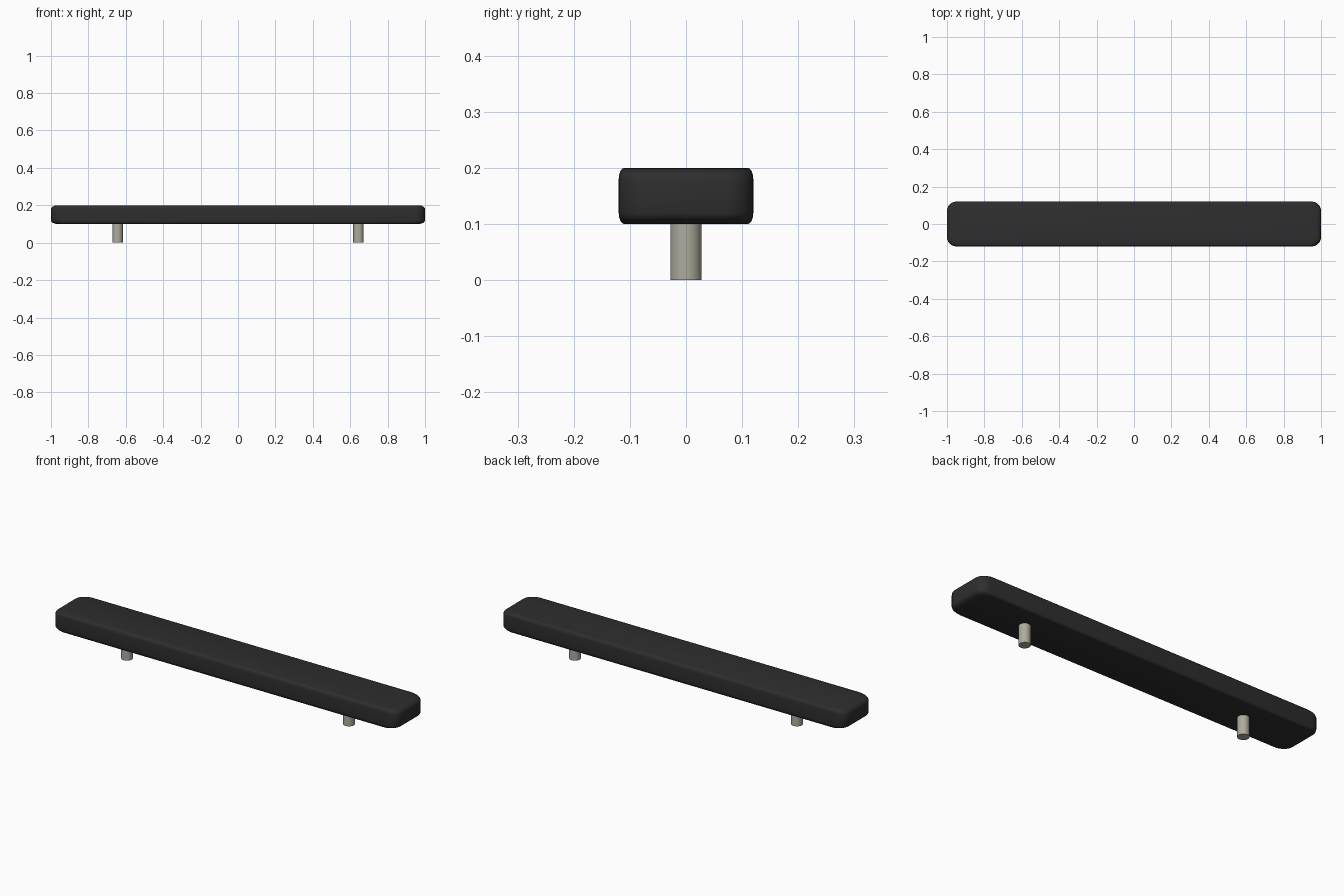
import bpy
import bmesh
from math import sin, cos, pi

cube = bpy.data.objects.get("Cube")
if cube:
    bpy.data.objects.remove(cube, do_unlink=True)


def make_material(name, colour, roughness):
    mat = bpy.data.materials.new(name)
    mat.use_nodes = True
    mat.diffuse_color = colour
    shader = next(n for n in mat.node_tree.nodes if n.type == 'BSDF_PRINCIPLED')
    shader.inputs["Base Color"].default_value = colour
    shader.inputs["Roughness"].default_value = roughness
    return mat


def finish(name, bm, mat):
    bmesh.ops.recalc_face_normals(bm, faces=bm.faces)
    mesh = bpy.data.meshes.new(name)
    bm.to_mesh(mesh)
    bm.free()
    mesh.materials.append(mat)
    obj = bpy.data.objects.new(name, mesh)
    bpy.context.collection.objects.link(obj)
    return obj


def rounded_ring(bm, half_x, half_y, radius, z, steps=6):
    """One loop of vertices round a rectangle with rounded corners."""
    ring = []
    for quarter, (sx, sy) in enumerate([(1, 1), (-1, 1), (-1, -1), (1, -1)]):
        for i in range(steps + 1):
            a = (quarter + i / steps) * pi / 2
            ring.append(bm.verts.new((sx * (half_x - radius) + radius * cos(a),
                                      sy * (half_y - radius) + radius * sin(a), z)))
    return ring


black = make_material("matte black", (0.027, 0.027, 0.027, 1), 0.6)
metal = make_material("warm grey metal", (0.42, 0.41, 0.33, 1), 0.4)

# Grip bar: rounded plan, with top and bottom edges eased more at the ends
HALF_X, HALF_Y, BOTTOM, TOP = 1.0, 0.12, 0.1, 0.2
EASE_X, EASE_Y, EASE_Z, STEPS = 0.035, 0.01, 0.02, 4
bm = bmesh.new()
angles = [i / STEPS * pi / 2 for i in range(STEPS + 1)]
levels = [(1 - sin(a), BOTTOM + EASE_Z * (1 - cos(a))) for a in reversed(angles)]
levels = [(1 - sin(a), BOTTOM + EASE_Z * (1 - cos(a))) for a in angles]
levels += [(1 - sin(a), TOP - EASE_Z * (1 - cos(a))) for a in reversed(angles)]
rings = [rounded_ring(bm, HALF_X - EASE_X * inset, HALF_Y - EASE_Y * inset, 0.05, z)
         for inset, z in levels]
for low, high in zip(rings, rings[1:]):
    for i in range(len(low)):
        j = (i + 1) % len(low)
        bm.faces.new((low[i], low[j], high[j], high[i]))
bm.faces.new(rings[0])
bm.faces.new(rings[-1])
for face in bm.faces:
    face.smooth = True
finish("grip_bar", bm, black)

# Mounting posts: one near each end, set slightly into the bar
for side, x in (("left", 0.644), ("right", -0.644)):
    bm = bmesh.new()
    bmesh.ops.create_cone(bm, cap_ends=True, segments=32, radius1=0.028,
                          radius2=0.028, depth=0.11)
    bmesh.ops.translate(bm, verts=bm.verts, vec=(x, 0, 0.055))
    for face in bm.faces:
        face.smooth = len(face.verts) == 4
    for edge in bm.edges:
        edge.smooth = all(f.smooth for f in edge.link_faces)
    finish(side + "_post", bm, metal)
